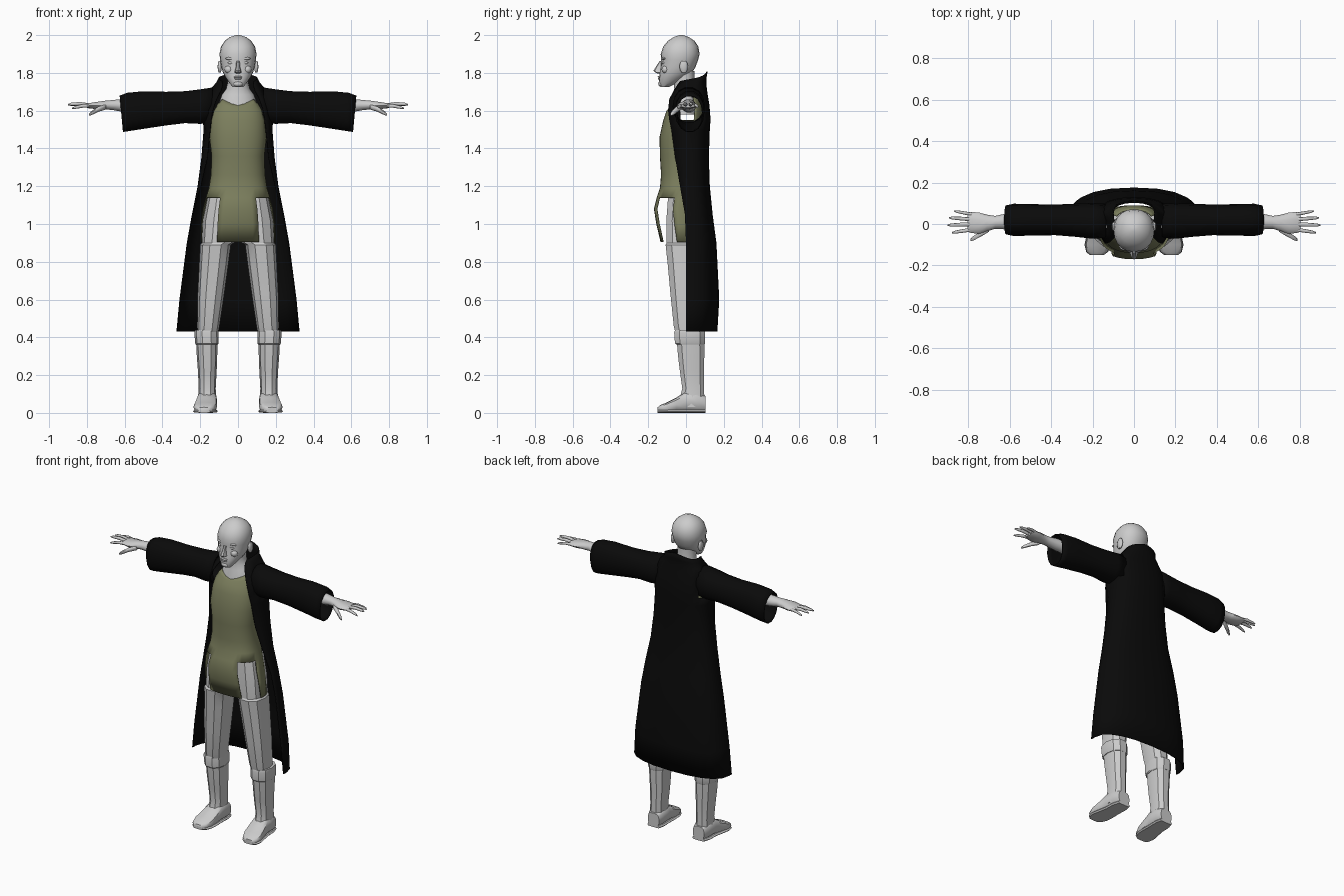
import bpy, bmesh, math
from mathutils import Vector


def material(name, rgb):
    m = bpy.data.materials.new(name)
    m.diffuse_color = (*rgb, 1)
    return m


GREY = material("pale_grey", (0.6, 0.6, 0.6))
BLACK = material("coat_black", (0.003, 0.003, 0.003))
OLIVE = material("tunic_olive", (0.2, 0.21, 0.11))


def power(v, e):
    return math.copysign(abs(v) ** e, v)


def ring(axis, pos, c1, c2, r1, r2, n=12, e=1.0, slant=0.0):
    """Rounded section across an axis; slant tilts it along its second radius."""
    pts = []
    for i in range(n):
        a = 2 * math.pi * i / n
        u, v = power(math.cos(a), e), power(math.sin(a), e)
        p, q, r = pos + slant * v, c1 + r1 * u, c2 + r2 * v
        pts.append({"x": (p, q, r), "y": (q, p, r), "z": (q, r, p)}[axis])
    return pts


def loft(name, rings, mat, closed=True, caps=True, mirror=False, cut=None,
         thick=0.0, angle=35):
    bm = bmesh.new()
    rows = [[bm.verts.new(p) for p in r] for r in rings]
    n = len(rows[0])
    for a, b in zip(rows, rows[1:]):
        for i in range(n if closed else n - 1):
            j = (i + 1) % n
            bm.faces.new((a[i], a[j], b[j], b[i]))
    if caps:
        bm.faces.new(rows[0][::-1])
        bm.faces.new(rows[-1])
    if cut:
        bmesh.ops.delete(bm, geom=[f for f in bm.faces if cut(f.calc_center_median())],
                         context="FACES")
    bmesh.ops.recalc_face_normals(bm, faces=bm.faces)
    me = bpy.data.meshes.new(name)
    bm.to_mesh(me)
    bm.free()
    me.materials.append(mat)
    ob = bpy.data.objects.new(name, me)
    bpy.context.collection.objects.link(ob)
    bpy.ops.object.select_all(action="DESELECT")
    ob.select_set(True)
    bpy.context.view_layer.objects.active = ob
    bpy.ops.object.shade_smooth_by_angle(angle=math.radians(angle))
    if thick:
        s = ob.modifiers.new("cloth", "SOLIDIFY")
        s.thickness = thick
    if mirror:
        ob.modifiers.new("mirror", "MIRROR")
    return ob


def upright(rows, n=16, e=1.0, cx=0.0):
    """Rings from (z, half width, front y, back y)."""
    return [ring("z", z, cx, (f + b) / 2, w, (b - f) / 2, n, e) for z, w, f, b in rows]


def blob(name, c, r, mirror=False, n=10):
    rows = []
    for k in range(1, 6):
        a = math.pi * k / 6
        s = math.sin(a)
        rows.append(ring("z", c[2] - r[2] * math.cos(a), c[0], c[1], r[0] * s, r[1] * s, n))
    return loft(name, rows, GREY, mirror=mirror, angle=60)


# Head and face
loft("head", upright([
    (1.725, .028, -.135, -.09), (1.745, .045, -.143, -.05), (1.775, .066, -.142, .0),
    (1.80, .079, -.139, .03), (1.83, .088, -.134, .05), (1.87, .095, -.132, .065),
    (1.90, .098, -.134, .072), (1.94, .090, -.120, .065), (1.97, .070, -.095, .045),
    (1.99, .042, -.065, .015), (2.0, .012, -.035, -.015)], 20, .92), GREY, angle=50)
loft("nose", upright([(1.797, .008, -.150, -.12), (1.803, .019, -.165, -.12),
                      (1.812, .016, -.172, -.12), (1.835, .010, -.158, -.12),
                      (1.862, .009, -.140, -.12)], 8), GREY)
blob("eye", (.038, -.117, 1.853), (.017, .012, .008), True)
blob("brow", (.040, -.115, 1.876), (.028, .014, .008), True)
blob("cheek", (.048, -.108, 1.818), (.024, .022, .022), True)
blob("upper_lip", (0, -.139, 1.779), (.023, .012, .005))
blob("lower_lip", (0, -.139, 1.769), (.020, .011, .006))
blob("chin", (0, -.132, 1.742), (.026, .016, .016))
blob("ear", (.097, -.012, 1.833), (.011, .024, .036), True)

# Neck and upper chest
loft("neck", upright([(1.58, .105, -.085, .06), (1.64, .100, -.078, .06),
                      (1.685, .085, -.066, .06), (1.715, .063, -.062, .05),
                      (1.75, .055, -.064, .045), (1.81, .058, -.07, .045)], 16),
     GREY, caps=False, angle=60)

# Tunic with front and side skirt slits, armholes and a dipped neckline
tunic = upright([
    (.905, .200, -.135, .09), (1.0, .195, -.157, .09), (1.08, .185, -.170, .09),
    (1.14, .170, -.155, .09), (1.19, .155, -.138, .09), (1.26, .144, -.132, .085),
    (1.36, .140, -.138, .085), (1.46, .152, -.140, .09), (1.55, .147, -.120, .09),
    (1.60, .135, -.103, .09), (1.645, .112, -.084, .08), (1.67, .095, -.075, .07)], 36, .85)
tunic[-1] = [(x, y, z - (.035 * (1 - (x / .095) ** 2) if y < 0 else 0))
             for x, y, z in tunic[-1]]
tunic[-2] = [(x, y, z - (.025 * (1 - (x / .112) ** 2) if y < 0 else 0))
             for x, y, z in tunic[-2]]


def tunic_cut(c):
    slit = c.z < 1.14 and c.y < -.065 and abs(c.x) > .118 + (c.z - .95) * -.08
    armhole = 1.55 < c.z < 1.66 and abs(c.x) > .09 and c.y > -.045 and c.y < .05
    return slit or armhole


loft("tunic", tunic, OLIVE, caps=False, cut=tunic_cut, thick=.004, angle=60)


# Long open coat: each row is front z, back z, edge x, edge y, half width, side y, back y
def coat_row(zf, zb, xe, ye, w, ym, yb):
    half = [(xe, ye), ((xe + w) / 2 + (w - xe) * .25, (ye + ym) / 2)]
    for k in range(6):
        a = math.pi / 2 * k / 5
        half.append((w * power(math.cos(a), .85), ym + (yb - ym) * power(math.sin(a), .85)))
    half[-1] = (0, yb)
    pts = [(x, y, zf + (zb - zf) * i / 7) for i, (x, y) in enumerate(half)]
    return pts + [(-x, y, z) for x, y, z in pts[-2::-1]]


loft("coat", [coat_row(*r) for r in [
    (.43, .43, .320, .0, .320, .03, .160), (.60, .60, .304, .0, .304, .04, .170),
    (.90, .90, .265, .0, .265, .04, .155), (1.05, 1.05, .236, -.005, .238, .04, .135),
    (1.20, 1.20, .195, -.03, .208, .03, .120), (1.35, 1.35, .160, -.055, .188, .03, .115),
    (1.50, 1.50, .145, -.075, .176, .03, .120), (1.545, 1.555, .140, -.085, .180, .03, .124),
    (1.60, 1.63, .132, -.092, .180, .03, .118), (1.66, 1.69, .112, -.085, .172, .03, .108),
    (1.705, 1.735, .088, -.060, .140, .03, .102), (1.735, 1.77, .078, -.042, .110, .035, .102),
    (1.755, 1.808, .082, -.028, .098, .05, .108)]], BLACK, closed=False, caps=False,
    cut=lambda c: 1.55 < c.z < 1.69 and abs(c.x) > .135 and -.04 < c.y < .08,
    thick=.006, angle=50)

# Wide open sleeves
loft("sleeve", [ring("x", x, cy, (t + b) / 2, ry, (t - b) / 2, 14, .9, sl)
                for x, cy, ry, t, b, sl in [
                    (.135, .015, .082, 1.725, 1.535, 0), (.20, .015, .086, 1.715, 1.528, 0),
                    (.28, .018, .080, 1.705, 1.532, 0), (.38, .020, .074, 1.702, 1.520, 0),
                    (.50, .020, .076, 1.705, 1.502, .003), (.58, .020, .078, 1.697, 1.490, .006),
                    (.618, .020, .070, 1.682, 1.485, .009)]],
     BLACK, caps=False, mirror=True, thick=.005, angle=50)

# Forearm and palm
loft("hand", [ring("x", *r, 10) for r in [
    (.52, .015, 1.625, .040, .036), (.62, .012, 1.628, .038, .034),
    (.67, .008, 1.630, .031, .027), (.71, .005, 1.629, .040, .024),
    (.75, .004, 1.627, .052, .020), (.79, .008, 1.626, .050, .014),
    (.805, .008, 1.626, .044, .009)]], GREY, mirror=True, angle=60)

# Fingers: base x, y, z then tip x, y, z, then radius
for name, a, b, r in [
        ("little_finger", (.775, .045, 1.627), (.868, .062, 1.618), .0085),
        ("ring_finger", (.785, .022, 1.629), (.893, .030, 1.630), .0095),
        ("middle_finger", (.785, -.002, 1.629), (.900, -.006, 1.632), .010),
        ("index_finger", (.775, -.026, 1.625), (.878, -.042, 1.612), .0095),
        ("thumb", (.700, -.025, 1.620), (.790, -.078, 1.578), .014)]:
    a, b = Vector(a), Vector(b)
    rows = []
    for t, k in ((0, 1), (.45, 1), (.85, .8), (1, .35)):
        p = a.lerp(b, t)
        rows.append(ring("x", p.x, p.y, p.z + .006 * math.sin(math.pi * t), r * k, r * k, 7))
    loft(name, rows, GREY, mirror=True, angle=60)


# Trouser legs, boots and boot cuffs: z, inner x, outer x, front y, back y
def leg_part(name, rows, n=10, e=.85, angle=30):
    rings = [ring("z", z, (i + o) / 2, (f + b) / 2, (o - i) / 2, (b - f) / 2, n, e)
             for z, i, o, f, b in rows]
    return loft(name, rings, GREY, mirror=True, angle=angle)


leg_part("trouser_leg", [
    (.42, .105, .215, -.058, .085), (.46, .098, .216, -.068, .085),
    (.62, .074, .214, -.085, .085), (.78, .052, .206, -.100, .085),
    (.89, .038, .200, -.112, .085), (.90, .020, .192, -.106, .085),
    (1.02, .002, .186, -.108, .085), (1.15, .002, .160, -.098, .080)])
leg_part("boot_shaft", [
    (.03, .115, .215, -.05, .100), (.08, .116, .212, -.035, .100),
    (.13, .118, .208, -.022, .098), (.22, .113, .212, -.035, .097),
    (.30, .110, .218, -.045, .100), (.38, .108, .222, -.052, .100)])
leg_part("boot_cuff", [
    (.362, .106, .224, -.055, .101), (.368, .102, .227, -.062, .104),
    (.425, .102, .231, -.066, .104), (.438, .104, .228, -.062, .101)])

# Feet and soles, from heel to toe: y, centre x, half width, height
foot = [(.102, .160, .040, .09), (.06, .162, .052, .11), (.0, .164, .052, .115),
        (-.05, .168, .058, .082), (-.10, .174, .062, .056), (-.135, .178, .050, .042),
        (-.150, .180, .030, .030)]
loft("foot", [ring("y", y, cx, h / 2 + .003, w, h / 2 - .003, 12, .65)
              for y, cx, w, h in foot], GREY, mirror=True, angle=40)
loft("sole", [ring("y", y, cx, .009, w + .003, .009, 8, .4)
              for y, cx, w, h in foot], GREY, mirror=True)
